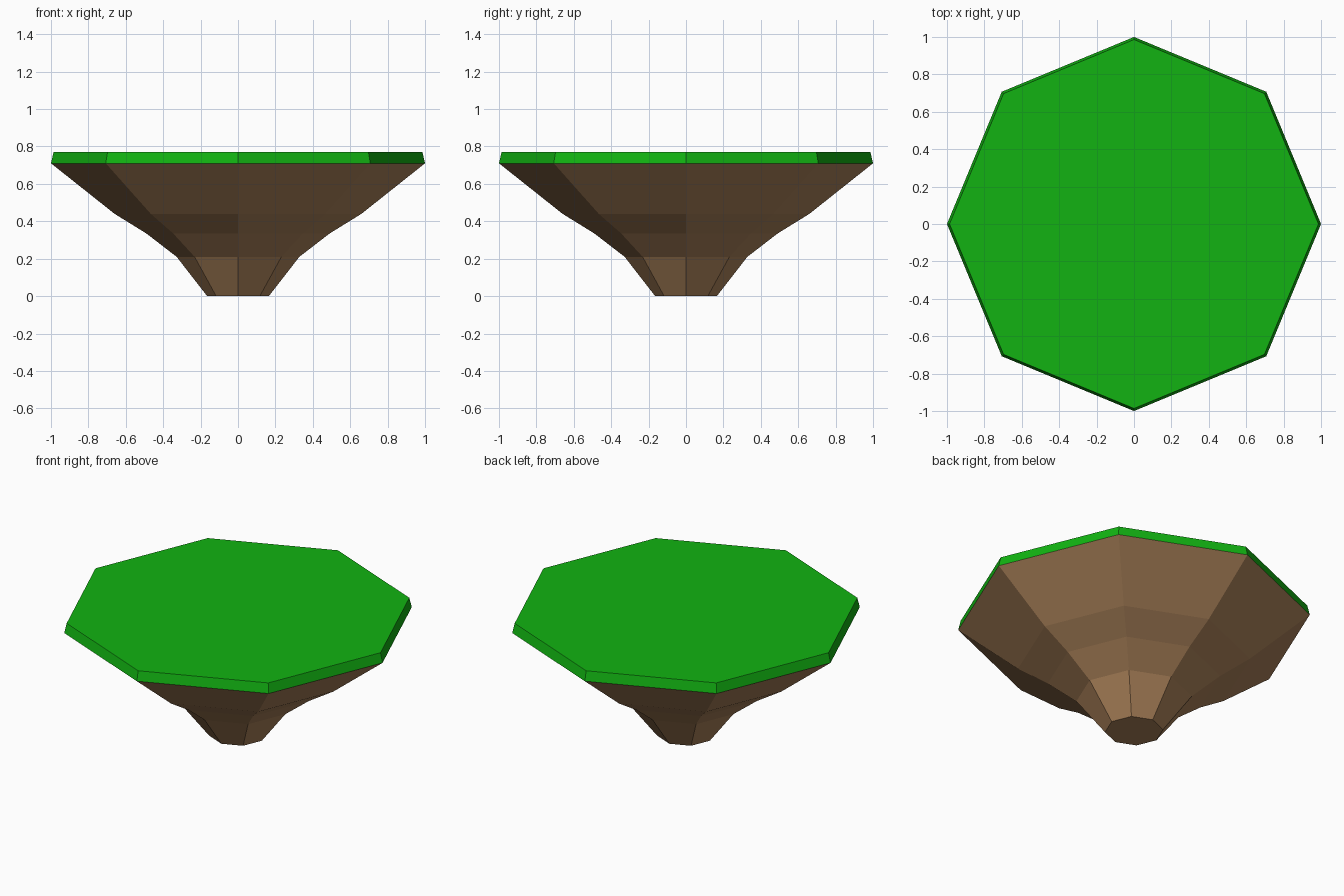
import bpy, bmesh, math

if "Cube" in bpy.data.objects:
    bpy.data.objects.remove(bpy.data.objects["Cube"])

SIDES = 8


def material(name, rgb):
    m = bpy.data.materials.new(name)
    m.diffuse_color = (*rgb, 1.0)
    m.use_nodes = True
    m.node_tree.nodes["Principled BSDF"].inputs["Base Color"].default_value = m.diffuse_color
    return m


def lathe(name, profile, mat):
    """Capped eight-sided solid from (radius, height) rings, bottom to top."""
    bm = bmesh.new()
    rings = []
    for r, z in profile:
        rings.append([bm.verts.new((r * math.cos(2 * math.pi * i / SIDES),
                                    r * math.sin(2 * math.pi * i / SIDES), z))
                      for i in range(SIDES)])
    for a, b in zip(rings, rings[1:]):
        for i in range(SIDES):
            j = (i + 1) % SIDES
            bm.faces.new((a[i], a[j], b[j], b[i]))
    bm.faces.new(rings[0][::-1])
    bm.faces.new(rings[-1])
    mesh = bpy.data.meshes.new(name)
    bm.to_mesh(mesh)
    bm.free()
    mesh.materials.append(mat)
    obj = bpy.data.objects.new(name, mesh)
    bpy.context.collection.objects.link(obj)
    return obj


earth = material("earth brown", (0.40, 0.22, 0.10))
grass = material("grass green", (0.006, 0.45, 0.006))

# Tapering earth base of the island
lathe("earth_base", [(0.165, 0.0), (0.328, 0.21), (0.49, 0.335),
                     (0.66, 0.44), (1.0, 0.71)], earth)

# Thin grass slab on top, slightly bevelled inwards
lathe("grass_top", [(1.0, 0.71), (0.986, 0.77)], grass)
